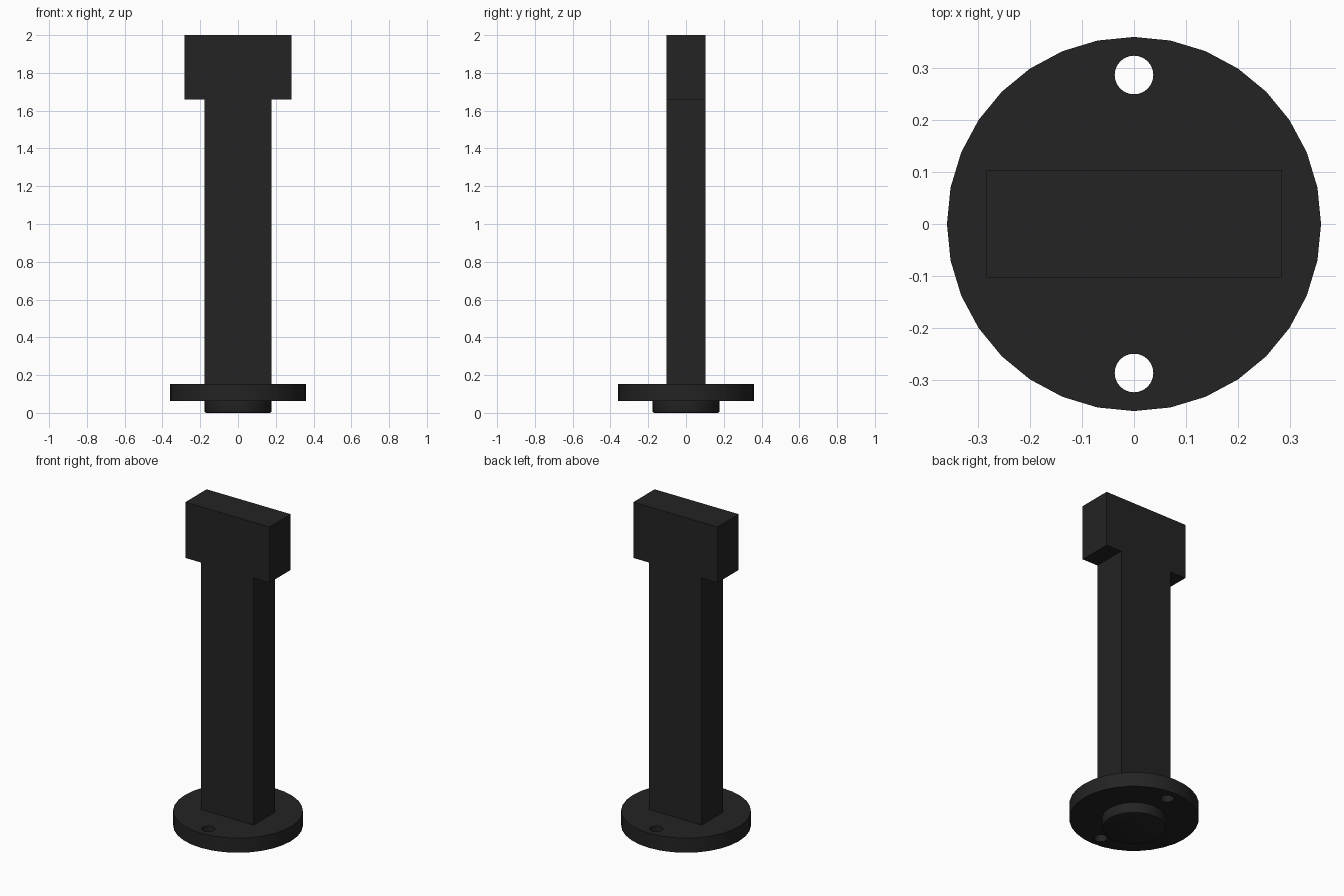
import bpy
import bmesh
import math

cube = bpy.data.objects.get("Cube")
if cube:
    bpy.data.objects.remove(cube, do_unlink=True)

black = bpy.data.materials.new("matte_black")
black.use_nodes = True
colour = (0.017, 0.017, 0.017, 1)
black.diffuse_color = colour
black.node_tree.nodes["Principled BSDF"].inputs["Base Color"].default_value = colour

FLANGE_LOW, FLANGE_TOP = 0.064, 0.153
HEAD_LOW, TOP = 1.66, 2.0
HALF_DEPTH = 0.103


def activate(obj):
    bpy.ops.object.select_all(action="DESELECT")
    obj.select_set(True)
    bpy.context.view_layer.objects.active = obj


def cylinder(name, radius, low, high, y=0, sides=32):
    bpy.ops.mesh.primitive_cylinder_add(
        vertices=sides, radius=radius, depth=high - low,
        location=(0, y, (low + high) / 2))
    obj = bpy.context.object
    obj.name = name
    obj.data.materials.append(black)
    return obj


def smooth(obj):
    activate(obj)
    bpy.ops.object.shade_smooth_by_angle(angle=math.radians(30))


# Round mounting flange with two bolt holes
flange = cylinder("mounting_flange", 0.359, FLANGE_LOW, FLANGE_TOP)
for side in (-1, 1):
    cutter = cylinder("bolt_hole_cutter", 0.037, 0, 0.3, y=side * 0.286)
    cutter.hide_render = True
    activate(flange)
    cut = flange.modifiers.new("bolt_hole", "BOOLEAN")
    cut.operation = "DIFFERENCE"
    cut.solver = "EXACT"
    cut.object = cutter
    bpy.ops.object.modifier_apply(modifier=cut.name)
    bpy.data.objects.remove(cutter, do_unlink=True)
smooth(flange)

# Locating boss under the flange, with a softened lower rim
boss = cylinder("locating_boss", 0.178, 0, FLANGE_LOW)
bm = bmesh.new()
bm.from_mesh(boss.data)
low = min(v.co.z for v in bm.verts)
rim = [e for e in bm.edges if all(v.co.z < low + 0.001 for v in e.verts)]
bmesh.ops.bevel(bm, geom=rim, offset=0.01, segments=2, profile=0.5, affect="EDGES")
bm.to_mesh(boss.data)
bm.free()
smooth(boss)

# T-shaped post: a straight shaft widening into a rectangular head
half = [(0.178, FLANGE_TOP), (0.178, HEAD_LOW), (0.284, HEAD_LOW), (0.284, TOP)]
outline = half + [(-x, z) for x, z in reversed(half)]
bm = bmesh.new()
face = bm.faces.new([bm.verts.new((x, -HALF_DEPTH, z)) for x, z in outline])
extruded = bmesh.ops.extrude_face_region(bm, geom=[face])["geom"]
bmesh.ops.translate(bm, vec=(0, 2 * HALF_DEPTH, 0),
                    verts=[g for g in extruded if isinstance(g, bmesh.types.BMVert)])
bmesh.ops.recalc_face_normals(bm, faces=bm.faces)
mesh = bpy.data.meshes.new("t_post")
bm.to_mesh(mesh)
bm.free()
mesh.materials.append(black)
post = bpy.data.objects.new("t_post", mesh)
bpy.context.collection.objects.link(post)
